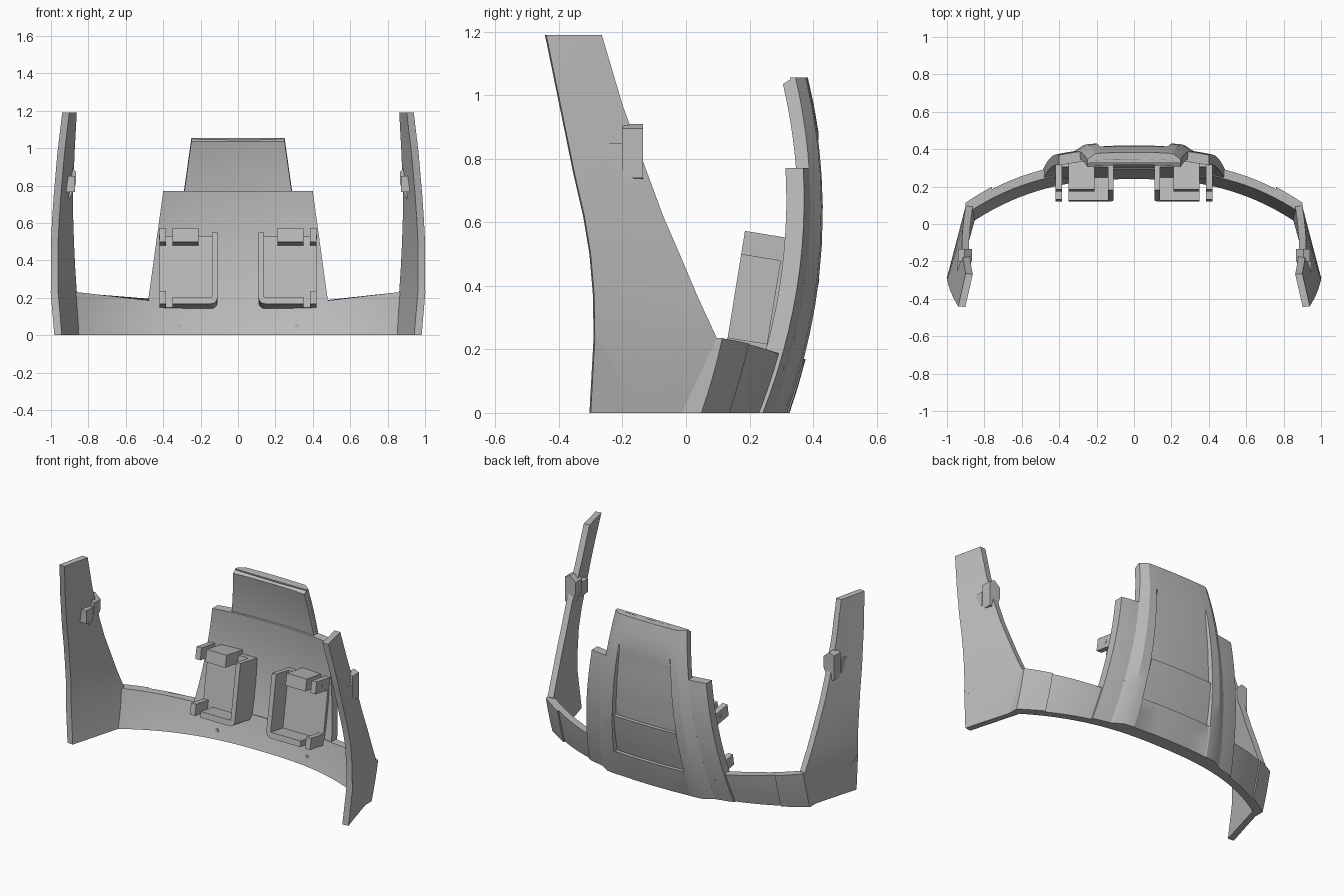
import bpy, bmesh, math
from mathutils import Vector, Matrix

cube = bpy.data.objects.get("Cube")
if cube:
    bpy.data.objects.remove(cube, do_unlink=True)

grey = bpy.data.materials.new("plain grey")
grey.use_nodes = True
COL = (0.5, 0.5, 0.5, 1)
grey.diffuse_color = COL
grey.node_tree.nodes["Principled BSDF"].inputs["Base Color"].default_value = COL


def finish(name, bm, mirror=False, smooth=False):
    bmesh.ops.remove_doubles(bm, verts=bm.verts, dist=0.0002)
    bmesh.ops.recalc_face_normals(bm, faces=bm.faces)
    me = bpy.data.meshes.new(name)
    bm.to_mesh(me)
    bm.free()
    me.materials.append(grey)
    ob = bpy.data.objects.new(name, me)
    bpy.context.collection.objects.link(ob)
    if mirror:
        ob.modifiers.new("mirror", 'MIRROR').use_mirror_merge = False
    if smooth:
        bpy.ops.object.select_all(action='DESELECT')
        ob.select_set(True)
        bpy.context.view_layer.objects.active = ob
        bpy.ops.object.shade_smooth_by_angle(angle=math.radians(25))
    return ob


def loft(name, loops, mirror=False, smooth=True):
    """Closed cross-sections joined in order, with capped ends."""
    bm = bmesh.new()
    rings = [[bm.verts.new(p) for p in loop] for loop in loops]
    n = len(rings[0])
    for a, b in zip(rings, rings[1:]):
        for i in range(n):
            j = (i + 1) % n
            bm.faces.new((a[i], a[j], b[j], b[i]))
    bm.faces.new(rings[0])
    bm.faces.new(rings[-1])
    return finish(name, bm, mirror, smooth)


def shell(name, f, nu, nv, off, mirror=False):
    """Curved sheet f(u, v) thickened along the vector off."""
    loops = []
    for j in range(nv + 1):
        edge = [Vector(f(i / nu, j / nv)) for i in range(nu + 1)]
        loops.append(edge + [p + Vector(off) for p in reversed(edge)])
    return loft(name, loops, mirror)


def mix(a, b, t):
    return a + (b - a) * t


def back_y(x, z):
    """Outermost rear surface at a given place."""
    return 0.33 + 0.346 * z - 0.28 * z * z - 0.33 * abs(x) ** 2.5


def base(x, z, lift=0.0):
    return (x, back_y(x, z) - 0.04 + lift, z)


# Lower band around the back
def band_top(x):
    return 0.185 + 0.05 * max(0, abs(x) - 0.48) / 0.42


def band(u, v):
    x = mix(-0.9, 0.9, u)
    return base(x, v * band_top(x))


def band_corner(u, v):
    x = mix(0.76, 0.9, u)
    return base(x, v * band_top(x), 0.012)


shell("lower_band", band, 36, 4, (0, -0.05, 0))
shell("band_corner", band_corner, 4, 4, (0, -0.03, 0), True)


# Wide and narrow layers of the back panel
def wide(u, v):
    z = 0.77 * v
    return base((0.506 - 0.138 * z) * (2 * u - 1), z, 0.012)


def pack_width(z):
    return 0.25 + 0.14 * (1.05 - z)


def narrow(u, v):
    z = mix(0.72, 1.055, v)
    return base(pack_width(z) * (2 * u - 1), z, 0.004)


shell("wide_back_panel", wide, 20, 12, (0, -0.056, 0))
shell("upper_back_panel", narrow, 14, 8, (0, -0.032, -0.02))

# Raised rear cover: rails on both sides of three stepped panels
steps = [(0, .004), (.08, .004), (.17, .004), (.17, .026), (.25, .02), (.34, .013),
         (.42, .006), (.42, .03), (.53, .027), (.65, .022), (.75, .017), (.83, .01),
         (.88, 0), (.97, 0), (1.055, 0)]
half = [(1, .046), (1, .028), (.83, 0), (.66, 0), (.64, None), (.32, None)]
loops = []
for z, depth in steps:
    right = [(s, depth if d is None else d) for s, d in half]
    section = right + [(0, depth)] + [(-s, d) for s, d in reversed(right)]
    w = pack_width(z)
    loops.append([(s * w, back_y(s * w, z) - d, z) for s, d in section])
loft("rear_cover", loops)

# Side arms: height, front x, front y, back x, back y
rows = [(0, .98, -.30, .885, .04), (.235, 1, -.287, .9, .097), (.37, 1, -.289, .909, .035),
        (.5, 1, -.30, .915, -.02), (.62, .994, -.32, .919, -.072), (.75, .985, -.35, .92, -.12),
        (.97, .966, -.395, .912, -.2), (1.19, .94, -.44, .9, -.265)]


def arm(u, v):
    z, fx, fy, bx, by = rows[round(v * (len(rows) - 1))]
    return (mix(fx, bx, u), mix(fy, by, u), z)


shell("side_arm", arm, 3, len(rows) - 1, (-0.038, -0.004, 0), True)

# Thin triangular plate on the lower front corner of each arm
tri = [(.98, -.30, 0), (1, -.287, .235), (.922, -.1, 0)]
loft("arm_corner_plate", [[Vector(p) - Vector((.005, 0, 0)) for p in tri],
                          [Vector(p) + Vector((0.002, 0, 0)) for p in tri]], True, False)

# Inner clip on each arm
clip = [(.94, .895), (.905, .91), (.866, .875), (.866, .81), (.9, .73), (.94, .74)]
loft("arm_clip", [[(x, y, z) for x, z in clip] for y in (-.2, -.135)], True, False)


def box(name, x, y, z, matrix=None, bevel=None):
    bm = bmesh.new()
    bmesh.ops.create_cube(bm, size=1)
    for v in bm.verts:
        v.co = Vector([mix(r[0], r[1], c + 0.5) for r, c in zip((x, y, z), v.co)])
    if bevel:
        edges = [e for e in bm.edges if all(v.co.x < x[0] + .001 and v.co.z < z[0] + .001
                                            for v in e.verts)]
        bmesh.ops.bevel(bm, geom=edges, offset=bevel, segments=5, profile=0.5, affect='EDGES')
    if matrix:
        bm.transform(matrix)
    return finish(name, bm, True, bool(bevel))


box("arm_clip_lug", (.872, .945), (-.265, -.2), (.765, .85))

# Tilted inner brackets: local y is depth, local z runs up the bracket
tilt = Matrix.Translation((0, .12, .168)) @ Matrix.Rotation(math.radians(-9.2), 4, 'X')
box("bracket_plate", (.11, .42), (.125, .19), (0, .385), tilt, .04)
box("bracket_inner_wall", (.11, .14), (0, .17), (.035, .385), tilt)
box("bracket_bottom_wall", (.11, .35), (0, .17), (0, .036), tilt, .035)
box("bracket_top_lug", (.21, .35), (.0, .17), (.335, .41), tilt)
for label, z in (("lower", (0, .07)), ("upper", (.335, .41))):
    box(label + "_hinge_lug", (.385, .42), (0, .17), z, tilt)


# Small round fasteners
def disc(name, centre, axis, radius):
    bm = bmesh.new()
    bmesh.ops.create_cone(bm, cap_ends=True, segments=16, radius1=radius, radius2=radius, depth=.006)
    bm.transform(Matrix.Translation(centre) @ Matrix.Rotation(math.pi / 2, 4, axis))
    finish(name, bm, True)


disc("hinge_pin", (.42, .25, .525), 'Y', .013)
disc("band_fastener", (.315, back_y(.315, .05) - .09, .05), 'X', .012)
